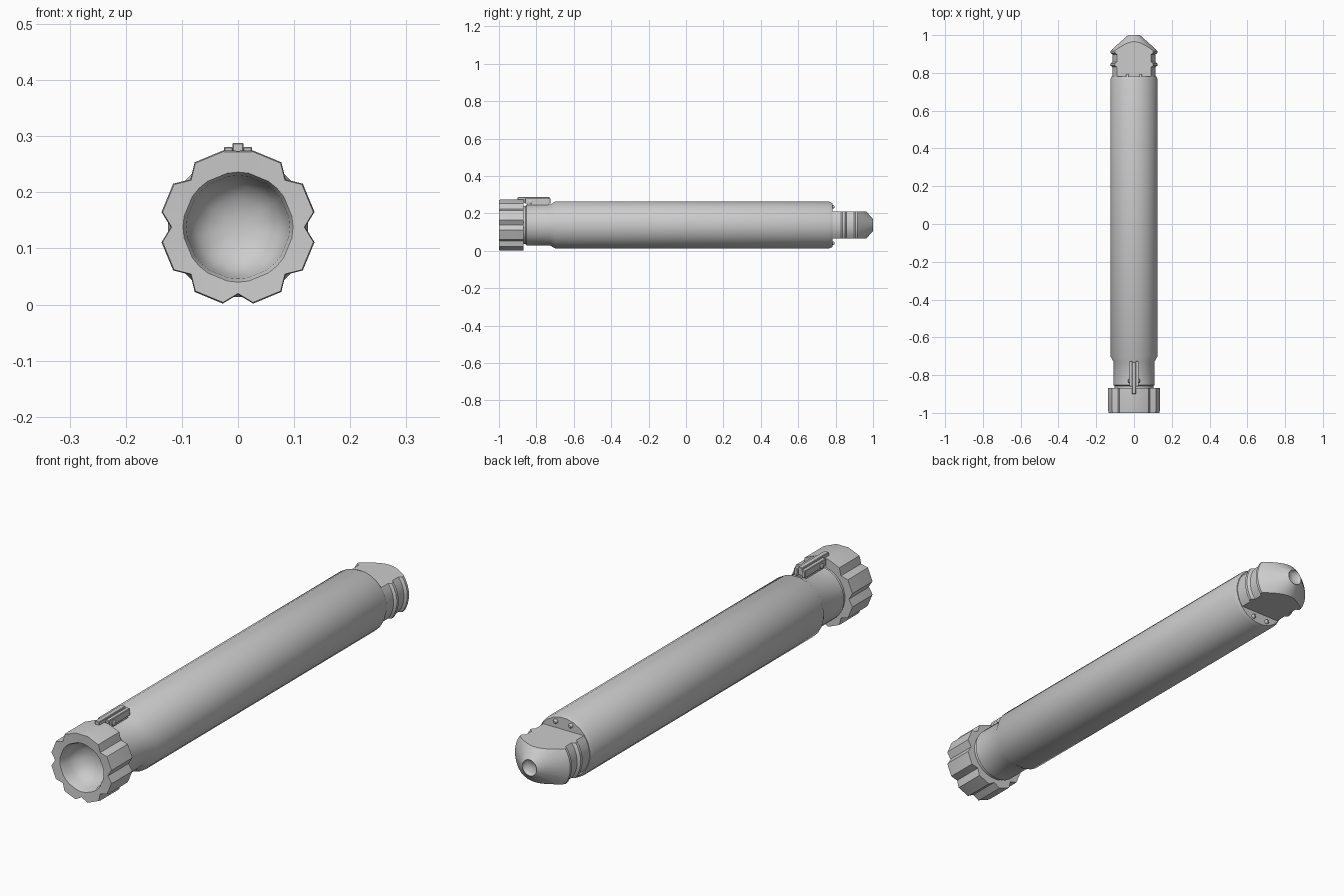
import bpy, bmesh
from math import sin, cos, pi, radians
from mathutils import Vector

if "Cube" in bpy.data.objects:
    bpy.data.objects.remove(bpy.data.objects["Cube"])

CZ = 0.138  # height of the tube axis


def finish(name, bm, angle=40):
    bmesh.ops.remove_doubles(bm, verts=bm.verts, dist=1e-5)
    bmesh.ops.recalc_face_normals(bm, faces=bm.faces)
    me = bpy.data.meshes.new(name)
    bm.to_mesh(me)
    bm.free()
    ob = bpy.data.objects.new(name, me)
    bpy.context.collection.objects.link(ob)
    bpy.ops.object.select_all(action='DESELECT')
    ob.select_set(True)
    bpy.context.view_layer.objects.active = ob
    bpy.ops.object.shade_smooth_by_angle(angle=radians(angle))
    return ob


def loft(bm, rings):
    """Skin closed rings of points, capping both ends."""
    loops = [[bm.verts.new(p) for p in r] for r in rings]
    n = len(loops[0])
    for a, b in zip(loops, loops[1:]):
        for i in range(n):
            j = (i + 1) % n
            bm.faces.new((a[i], a[j], b[j], b[i]))
    bm.faces.new(loops[0])
    bm.faces.new(loops[-1])


def ring(y, r, angles):
    return [(r * cos(a), y, CZ + r * sin(a)) for a in angles]


def even(n):
    return [(i + 0.5) * 2 * pi / n for i in range(n)]


def box(bm, x, y, z, bevel=0.0):
    """Box given by (min, max) pairs."""
    vs = bmesh.ops.create_cube(bm, size=1)['verts']
    for v in vs:
        v.co = Vector([(p[0] + p[1]) / 2 + c * (p[1] - p[0]) for p, c in zip((x, y, z), v.co)])
    if bevel:
        edges = list({e for v in vs for e in v.link_edges})
        bmesh.ops.bevel(bm, geom=edges, offset=bevel, segments=1, affect='EDGES')


# tube: neck groove, neck, shoulder, long barrel, small end chamfer
bm = bmesh.new()
loft(bm, [ring(y, r, even(24)) for y, r in
          [(-0.885, 0.103), (-0.858, 0.103), (-0.853, 0.110), (-0.728, 0.110),
           (-0.70, 0.126), (0.765, 0.126), (0.782, 0.119)]])
finish("barrel", bm)

# head: eight lobes with notches between, the top notch filled under the switch
angles, lobed = [], []
for k in range(8):
    a = k * pi / 4
    for da, r in ((0, 0.136 if k == 2 else 0.120), (pi / 8 - pi / 16, 0.139), (pi / 8 + pi / 16, 0.139)):
        angles.append(a + da)
        lobed.append(r)


def lobe_ring(y, s=1.0):
    return [(s * r * cos(a), y, CZ + s * r * sin(a)) for a, r in zip(angles, lobed)]


bm = bmesh.new()
rings = [ring(-0.869, 0.100, angles), lobe_ring(-0.869), lobe_ring(-0.99), lobe_ring(-1.0, 0.985)]
rings += [ring(y, r, angles) for y, r in
          [(-0.998, 0.098), (-0.985, 0.092), (-0.955, 0.088), (-0.93, 0.074),
           (-0.912, 0.052), (-0.904, 0.026), (-0.902, 0.008)]]
loft(bm, rings)
finish("lens_head", bm, 50)

# tail: ridged, cone-ended plug sliced flat above and below, dimple in the tip
bm = bmesh.new()
loft(bm, [ring(y, r, even(32)) for y, r in
          [(0.76, 0.116), (0.83, 0.115), (0.838, 0.124), (0.85, 0.124), (0.858, 0.114),
           (0.898, 0.114), (0.905, 0.124), (0.916, 0.124), (0.925, 0.116),
           (1.0, 0.032), (0.99, 0.026), (0.982, 0.010)]])
for s in (-1, 1):
    geom = bm.verts[:] + bm.edges[:] + bm.faces[:]
    cut = bmesh.ops.bisect_plane(bm, geom=geom, plane_co=(0, 0, CZ + s * 0.071),
                                 plane_no=(0, 0, s), clear_outer=True)
    edges = [g for g in cut['geom_cut'] if isinstance(g, bmesh.types.BMEdge)]
    bmesh.ops.holes_fill(bm, edges=edges, sides=0)
finish("tail_plug", bm, 30)

# studs on the barrel's end wall, above and below the plug
bm = bmesh.new()
for sx in (-1, 1):
    for sz in (-1, 1):
        loft(bm, [[(sx * 0.034 + r * cos(a), y, CZ + sz * 0.097 + r * sin(a)) for a in even(10)]
                  for y, r in [(0.77, 0.009), (0.788, 0.009), (0.794, 0.005)]])
finish("end_studs", bm)

# switch: base, two rails, sliding button and side pivots
bm = bmesh.new()
box(bm, (-0.022, 0.022), (-0.85, -0.735), (0.235, 0.262))
for s in (-1, 1):
    x = sorted((s * 0.009, s * 0.025))
    box(bm, x, (-0.86, -0.725), (0.252, 0.281), 0.002)
finish("switch_rails", bm, 30)

bm = bmesh.new()
box(bm, (-0.010, 0.010), (-0.90, -0.73), (0.255, 0.288), 0.002)
finish("switch_button", bm, 30)

bm = bmesh.new()
loft(bm, [[(x, -0.83 + r * cos(a), 0.262 + r * sin(a)) for a in even(12)]
          for x, r in [(-0.031, 0.007), (-0.028, 0.011), (0.028, 0.011), (0.031, 0.007)]])
finish("switch_pivot", bm)
